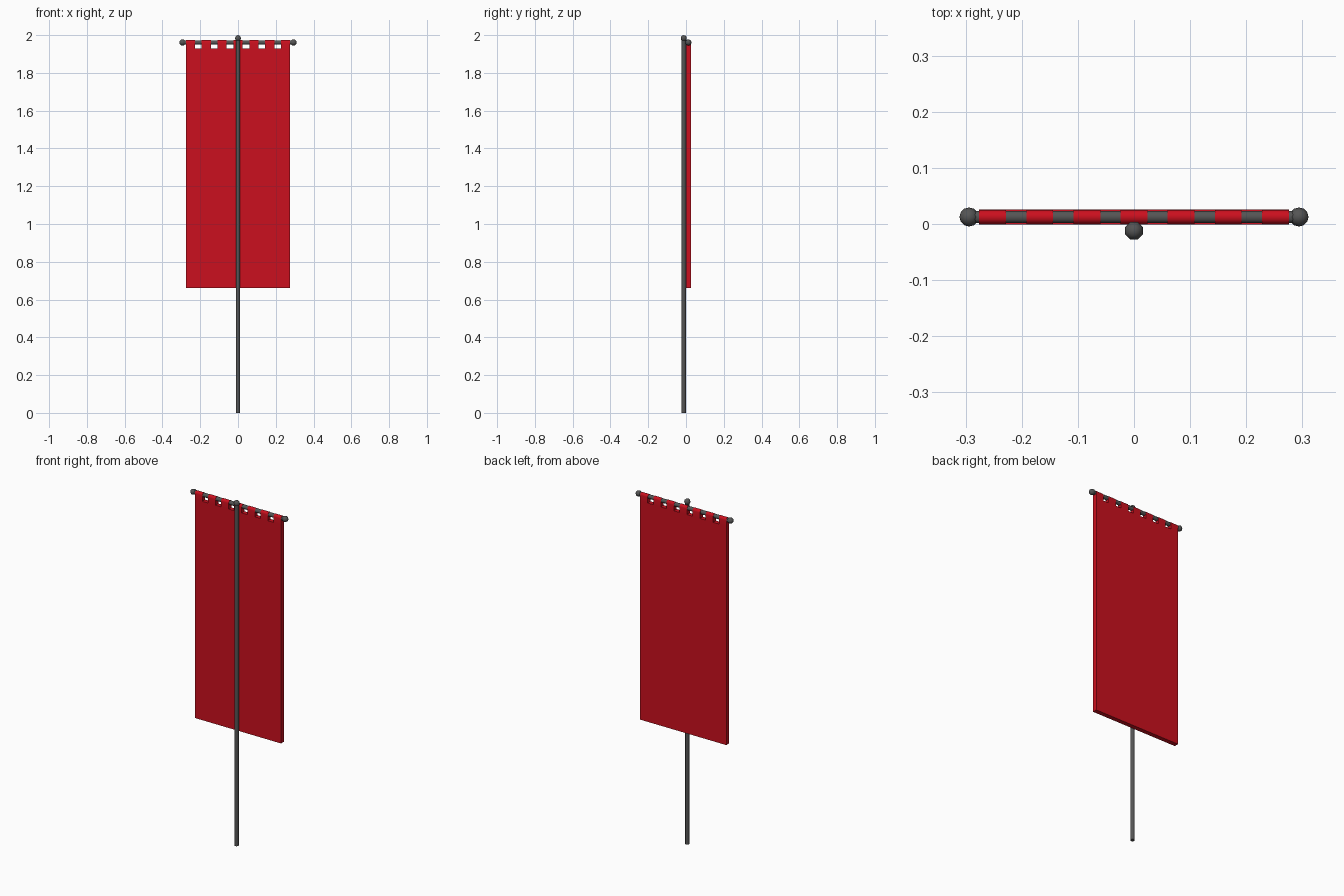
import bpy, bmesh, math
from mathutils import Matrix

if "Cube" in bpy.data.objects:
    bpy.data.objects.remove(bpy.data.objects["Cube"])

POLE_Y, BAR_Y, BAR_Z = -0.012, 0.0125, 1.961
CLOTH_W, CLOTH_R = 0.276, 0.013
BOTTOM, SLOT = 0.66, 1.928


def material(name, color):
    m = bpy.data.materials.new(name)
    m.diffuse_color = color
    m.use_nodes = True
    m.node_tree.nodes["Principled BSDF"].inputs["Base Color"].default_value = m.diffuse_color
    return m


metal = material("dark_metal", (0.09, 0.09, 0.09, 1))
red = material("red_cloth", (0.6, 0.005, 0.013, 1))


def finish(bm, name, mat, angle):
    bmesh.ops.recalc_face_normals(bm, faces=bm.faces)
    me = bpy.data.meshes.new(name)
    bm.to_mesh(me)
    bm.free()
    me.materials.append(mat)
    for p in me.polygons:
        p.use_smooth = True
    me.set_sharp_from_angle(angle=math.radians(angle))
    ob = bpy.data.objects.new(name, me)
    bpy.context.collection.objects.link(ob)
    return ob


def rod(name, length, matrix):
    bm = bmesh.new()
    bmesh.ops.create_cone(bm, cap_ends=True, segments=8, radius1=0.0118, radius2=0.0118,
                          depth=length, matrix=matrix @ Matrix.Rotation(math.pi / 8, 4, 'Z'))
    finish(bm, name, metal, 60)


def ball(name, loc, axis_rot):
    bm = bmesh.new()
    bmesh.ops.create_uvsphere(bm, u_segments=8, v_segments=6, radius=0.017,
                              matrix=Matrix.Translation(loc) @ axis_rot)
    finish(bm, name, metal, 60)


def extrude_x(bm, profile, x0, x1):
    face = bm.faces.new([bm.verts.new((x0, y, z)) for y, z in profile])
    new = bmesh.ops.extrude_face_region(bm, geom=[face], use_keep_orig=True)["geom"]
    bmesh.ops.translate(bm, vec=(x1 - x0, 0, 0),
                        verts=[g for g in new if isinstance(g, bmesh.types.BMVert)])


# Upright pole and hanging bar with ball ends
turn = Matrix.Rotation(math.pi / 2, 4, 'Y')
rod("pole", 1.983, Matrix.Translation((0, POLE_Y, 1.983 / 2)))
ball("pole_finial", (0, POLE_Y, 1.983), Matrix.Rotation(math.pi / 8, 4, 'Z'))
rod("crossbar", 0.59, Matrix.Translation((0, BAR_Y, BAR_Z)) @ turn)
for side, name in ((-1, "left"), (1, "right")):
    ball(name + "_bar_finial", (side * 0.294, BAR_Y, BAR_Z), turn)

# Cloth panel
y0, y1 = BAR_Y - CLOTH_R, BAR_Y + CLOTH_R
bm = bmesh.new()
extrude_x(bm, [(y0, BOTTOM), (y1, BOTTOM), (y1, SLOT), (y0, SLOT)], -CLOTH_W, CLOTH_W)
finish(bm, "banner_cloth", red, 40)

# Seven tabs wrapped over the bar
arc = [(BAR_Y + CLOTH_R * math.cos(a), BAR_Z + CLOTH_R * math.sin(a))
       for a in (math.pi * i / 8 for i in range(9))]
profile = [(y0, SLOT), (y1, SLOT)] + arc
bm = bmesh.new()
tab = 0.048
for i in range(7):
    x = -CLOTH_W + i * (2 * CLOTH_W - tab) / 6
    extrude_x(bm, profile, x, x + tab)
finish(bm, "banner_tabs", red, 40)
